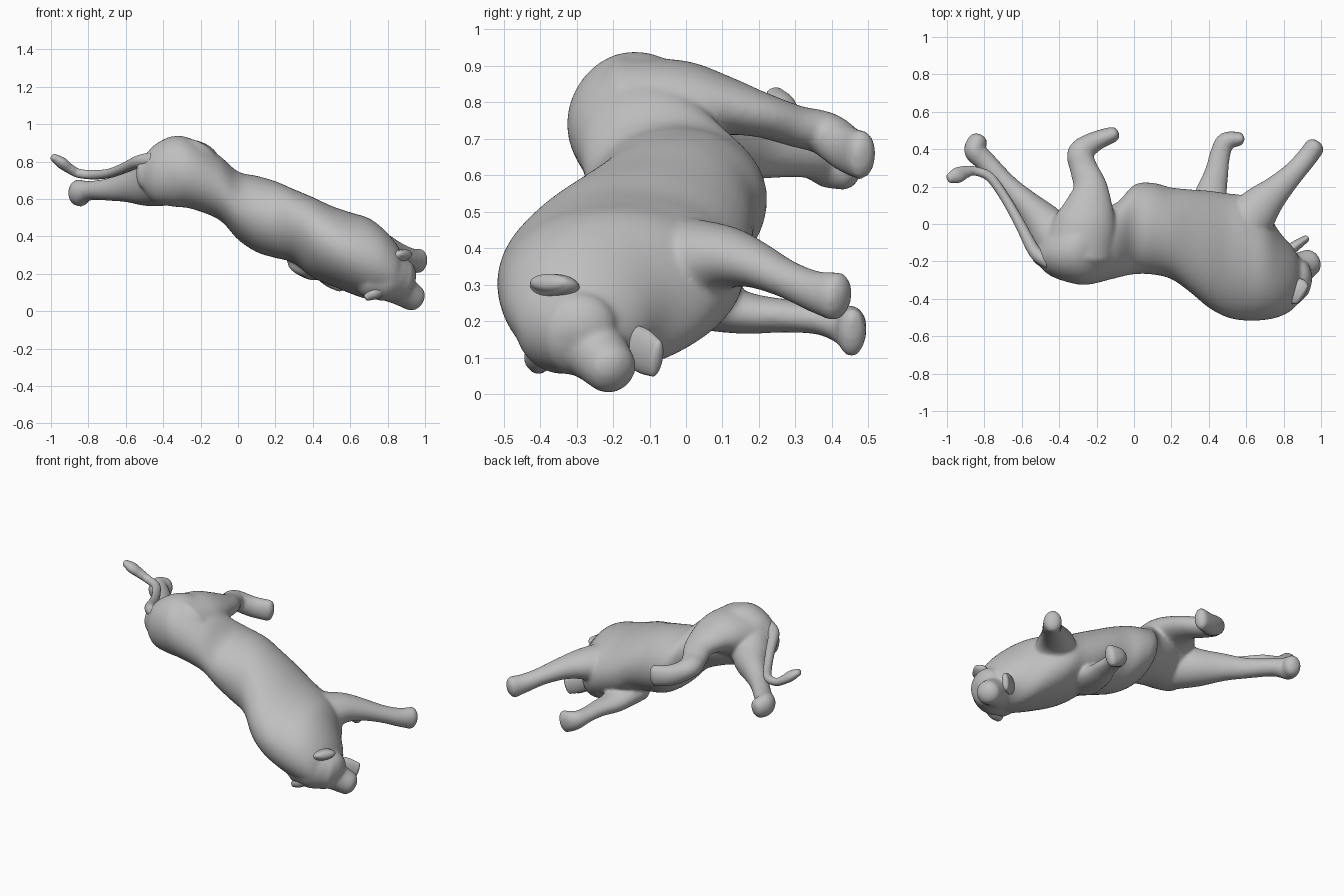
import bpy, bmesh, math
from mathutils import Vector

cube = bpy.data.objects.get("Cube")
if cube:
    bpy.data.objects.remove(cube, do_unlink=True)

grey = bpy.data.materials.new("plain grey")
grey.use_nodes = True
COL = (0.52, 0.52, 0.52, 1)
grey.diffuse_color = COL
bsdf = grey.node_tree.nodes["Principled BSDF"]
bsdf.inputs["Base Color"].default_value = COL
bsdf.inputs["Roughness"].default_value = 0.7


def spline(keys, steps=6):
    """Catmull-Rom through (x, y, z, ru, rv) stations."""
    k = [keys[0]] + keys + [keys[-1]]
    out = []
    for i in range(1, len(k) - 2):
        for s in range(steps):
            t = s / steps
            out.append([0.5 * (2 * b + (c - a) * t + (2 * a - 5 * b + 4 * c - d) * t * t
                               + (3 * b - a - 3 * c + d) * t ** 3)
                        for a, b, c, d in zip(k[i - 1], k[i], k[i + 1], k[i + 2])])
    return out + [list(keys[-1])]


def loft(bm, keys, axis=None, cap=0.7, sides=44):
    """Elliptical tube with rounded ends; ru is the level radius, rv the upright one."""
    keys = [k if len(k) == 5 else (*k, k[3]) for k in keys]
    st = spline(keys)
    pts = [Vector(s[:3]) for s in st]
    rows = []
    for i, s in enumerate(st):
        t = Vector(axis) if axis else (pts[min(i + 1, len(pts) - 1)] - pts[max(i - 1, 0)]).normalized()
        rows.append((pts[i], t, s[3], s[4]))

    def end(row, sign):
        p, t, ru, rv = row
        reach = min(ru, rv) * cap * sign
        return [(p + t * reach * math.sin(a), t, ru * math.cos(a), rv * math.cos(a))
                for a in (0.4, 0.8, 1.15, 1.45)]
    rows = end(rows[0], -1)[::-1] + rows + end(rows[-1], 1)
    rings = []
    for p, t, ru, rv in rows:
        u = t.cross(Vector((0, 0, 1))).normalized()
        v = u.cross(t)
        rings.append([bm.verts.new(p + u * ru * math.cos(a) + v * rv * math.sin(a))
                      for a in (2 * math.pi * j / sides for j in range(sides))])
    for r0, r1 in zip(rings, rings[1:]):
        for j in range(sides):
            n = (j + 1) % sides
            bm.faces.new((r0[j], r0[n], r1[n], r1[j]))
    bm.faces.new(rings[0])
    bm.faces.new(rings[-1])


def make(name, parts, voxel=0, smooth=0):
    bm = bmesh.new()
    for keys, axis in parts:
        loft(bm, keys, axis)
    bmesh.ops.recalc_face_normals(bm, faces=bm.faces)
    me = bpy.data.meshes.new(name)
    bm.to_mesh(me)
    bm.free()
    me.materials.append(grey)
    me.shade_smooth()
    ob = bpy.data.objects.new(name, me)
    bpy.context.collection.objects.link(ob)
    if voxel:
        m = ob.modifiers.new("fuse", 'REMESH')
        m.mode, m.voxel_size, m.use_smooth_shade = 'VOXEL', voxel, True
        s = ob.modifiers.new("blend", 'SMOOTH')
        s.factor, s.iterations = 0.5, smooth
    return ob


# Trunk from rump to cheeks, sections square to x
trunk = [(-.51, -.17, .735, .05, .08), (-.45, -.155, .735, .12, .152), (-.35, -.145, .748, .167, .188),
         (-.25, -.125, .735, .2, .187), (-.10, -.09, .66, .2, .172), (0, -.03, .565, .239, .182),
         (.10, -.025, .52, .245, .204), (.20, -.05, .49, .245, .205), (.30, -.09, .455, .275, .197),
         (.40, -.135, .395, .313, .215), (.50, -.168, .35, .332, .213), (.60, -.185, .312, .332, .217),
         (.70, -.22, .28, .293, .217), (.78, -.27, .25, .225, .187), (.85, -.29, .21, .165, .145),
         (.89, -.29, .19, .10, .09)]
skull = [(.70, -.36, .19, .11, .12), (.78, -.335, .19, .135, .135), (.86, -.30, .17, .11, .12)]
muzzle = [(.80, -.29, .17, .12, .12), (.88, -.24, .11, .088, .085), (.94, -.205, .07, .072, .072)]

# Legs from hip or shoulder to paw
upper_hind = [(-.29, -.12, .755, .20, .182), (-.26, .0, .79, .17, .128), (-.24, .1, .79, .13, .085),
              (-.235, .2, .767, .092, .063), (-.27, .3, .735, .074, .057), (-.285, .38, .715, .07, .06),
              (-.21, .44, .672, .054, .064), (-.11, .48, .655, .042, .068)]
lower_hind = [(-.39, -.12, .71, .13, .15), (-.48, .0, .675, .11, .115), (-.58, .11, .665, .075, .085),
              (-.68, .21, .652, .057, .062), (-.79, .33, .645, .055, .052), (-.85, .39, .635, .058, .07),
              (-.835, .445, .622, .052, .064)]
upper_fore = [(.60, .0, .36, .14, .13), (.68, .1, .375, .11, .09), (.76, .18, .358, .08, .066),
              (.85, .27, .318, .06, .052), (.92, .35, .283, .055, .056), (.965, .41, .268, .054, .068)]
lower_fore = [(.39, .0, .27, .13, .09), (.41, .15, .225, .09, .06), (.44, .27, .215, .065, .046),
              (.46, .37, .205, .055, .043), (.49, .44, .188, .05, .058), (.56, .455, .168, .038, .07)]
make("body", [(trunk, (1, 0, 0)), (skull, None), (muzzle, None), (upper_hind, None),
              (lower_hind, None), (upper_fore, None), (lower_fore, None)], 0.01, 9)

# Open lower jaw
make("lower_jaw", [([(.80, -.17, .15, .03, .05), (.86, -.12, .12, .028, .062),
                     (.915, -.082, .098, .02, .052)], None)])

# Ears, flattened
make("left_ear", [([(.82, -.34, .27, .05, .03), (.87, -.36, .295, .072, .034),
                    (.895, -.375, .307, .062, .024)], None)])
make("right_ear", [([(.76, -.38, .13, .06, .05), (.72, -.40, .095, .045, .036),
                     (.69, -.405, .075, .025, .02)], None)])

# Tail with a tuft at the tip
make("tail", [([(-.46, -.20, .81, .04), (-.53, -.15, .80, .034), (-.61, .0, .765, .028),
                (-.69, .14, .737, .025), (-.77, .25, .73, .025), (-.85, .283, .737, .024),
                (-.90, .278, .762, .033, .026), (-.945, .26, .795, .041, .03),
                (-.985, .245, .822, .026, .02)], None)])
